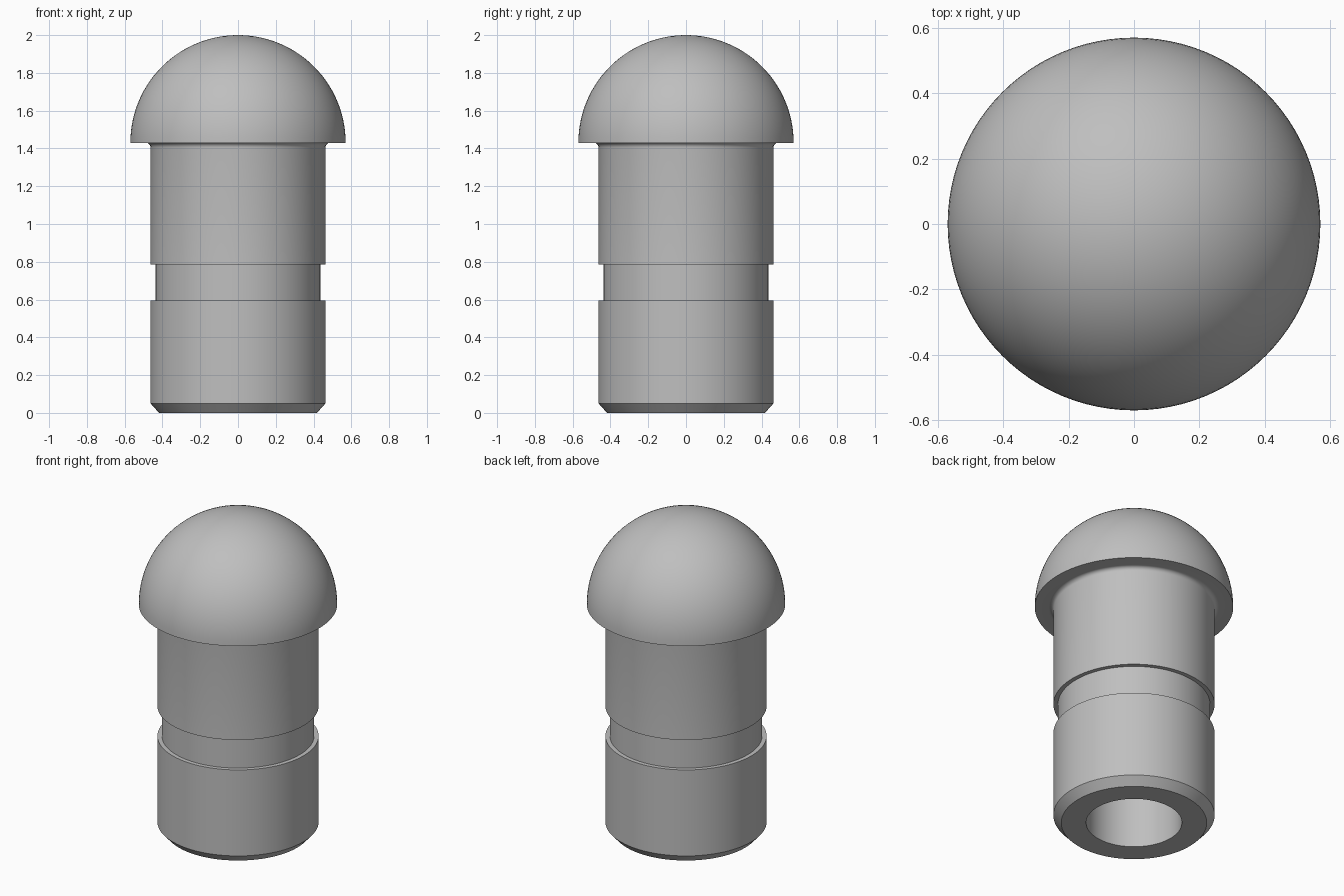
import bpy, bmesh, math
from mathutils import Matrix

if "Cube" in bpy.data.objects:
    bpy.data.objects.remove(bpy.data.objects["Cube"])

SEGMENTS = 96
BODY_R, GROOVE_R, BORE_R = 0.463, 0.437, 0.275
DOME_R, DOME_Z = 0.57, 1.43
FILLET, BORE_DEPTH = 0.025, 1.1


def arc(cx, cz, radius, start, end, steps):
    """Points (r, z) along an arc, angles in degrees."""
    angles = [math.radians(start + (end - start) * i / steps) for i in range(steps + 1)]
    return [(cx + radius * math.cos(a), cz + radius * math.sin(a)) for a in angles]


def lathe(name, profile, material):
    """Revolve an (r, z) profile around the z axis."""
    bm = bmesh.new()
    verts = [bm.verts.new((r, 0, z)) for r, z in profile]
    edges = [bm.edges.new(pair) for pair in zip(verts, verts[1:])]
    bmesh.ops.spin(bm, geom=verts + edges, cent=(0, 0, 0), axis=(0, 0, 1),
                   angle=2 * math.pi, steps=SEGMENTS, use_merge=True)
    bmesh.ops.remove_doubles(bm, verts=bm.verts, dist=1e-5)
    bmesh.ops.recalc_face_normals(bm, faces=bm.faces)
    mesh = bpy.data.meshes.new(name)
    bm.to_mesh(mesh)
    bm.free()
    mesh.materials.append(material)
    obj = bpy.data.objects.new(name, mesh)
    bpy.context.collection.objects.link(obj)
    bpy.ops.object.select_all(action='DESELECT')
    obj.select_set(True)
    bpy.context.view_layer.objects.active = obj
    bpy.ops.object.shade_smooth_by_angle(angle=math.radians(25))
    return obj


steel = bpy.data.materials.new("steel_grey")
steel.diffuse_color = (0.52, 0.52, 0.52, 1)
steel.use_nodes = True
steel.node_tree.nodes["Principled BSDF"].inputs["Base Color"].default_value = steel.diffuse_color

# Blind bore, chamfered foot and grooved shank
profile = [(0, BORE_DEPTH), (BORE_R, BORE_DEPTH), (BORE_R, 0),
           (0.418, 0), (BODY_R, 0.05),
           (BODY_R, 0.595), (GROOVE_R, 0.595),
           (GROOVE_R, 0.785), (BODY_R, 0.785)]
# Fillet under the head
profile += arc(BODY_R + FILLET, DOME_Z - FILLET, FILLET, 180, 90, 6)
# Hemispherical head
profile += arc(0, DOME_Z, DOME_R, 0, 90, 28)[:-1] + [(0, DOME_Z + DOME_R)]

lathe("domed_pin", profile, steel)
